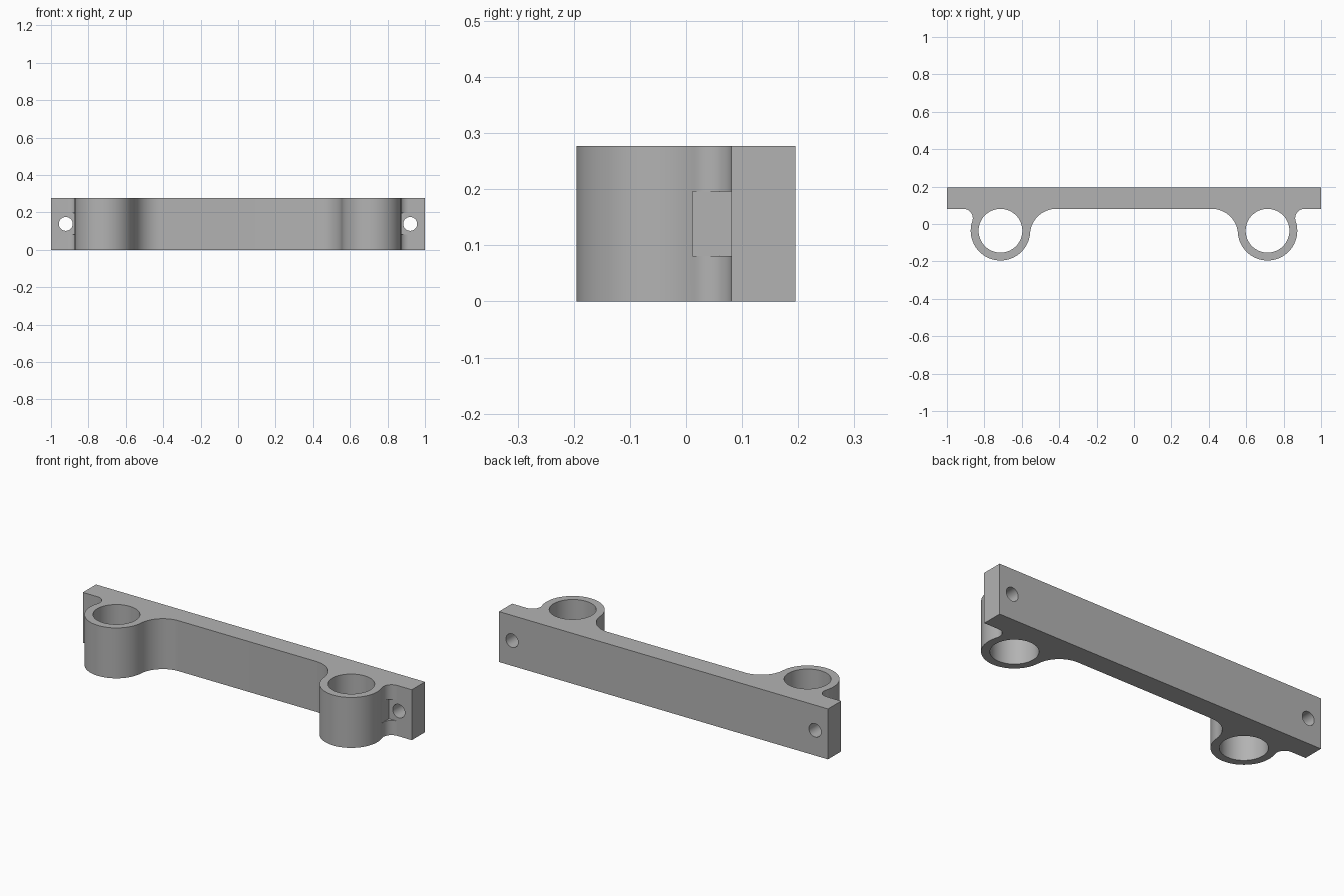
import bpy, bmesh
from math import atan2, cos, sin, sqrt, pi

if "Cube" in bpy.data.objects:
    bpy.data.objects.remove(bpy.data.objects["Cube"])

HEIGHT, BAR_FRONT, BAR_BACK = 0.277, 0.081, 0.195
RING_X, RING_Y, RING_R, BORE_R = 0.714, -0.036, 0.159, 0.117
HOLE_X, HOLE_R = 0.921, 0.037

grey = bpy.data.materials.new("plain grey")
grey.use_nodes = True
colour = (0.45, 0.45, 0.45, 1)
grey.diffuse_color = colour
grey.node_tree.nodes["Principled BSDF"].inputs["Base Color"].default_value = colour


def arc(cx, cy, r, a, b, n):
    return [(cx + r * cos(a + (b - a) * i / n), cy + r * sin(a + (b - a) * i / n))
            for i in range(n + 1)]


def fillet_centre(r, side):
    """Centre of a fillet touching both the bar front and the ring."""
    y = BAR_FRONT - r
    return RING_X + side * sqrt((RING_R + r) ** 2 - (y - RING_Y) ** 2), y


def prism(name, points, height):
    bm = bmesh.new()
    face = bm.faces.new([bm.verts.new((x, y, 0)) for x, y in points])
    up = bmesh.ops.extrude_face_region(bm, geom=[face])["geom"]
    bmesh.ops.translate(bm, vec=(0, 0, height),
                        verts=[v for v in up if isinstance(v, bmesh.types.BMVert)])
    bmesh.ops.recalc_face_normals(bm, faces=bm.faces)
    mesh = bpy.data.meshes.new(name)
    bm.to_mesh(mesh)
    bm.free()
    obj = bpy.data.objects.new(name, mesh)
    bpy.context.collection.objects.link(obj)
    mesh.materials.append(grey)
    return obj


def cut(target, cutter):
    cutter.hide_render = True
    mod = target.modifiers.new("cut", "BOOLEAN")
    mod.operation, mod.solver, mod.object = "DIFFERENCE", "EXACT", cutter
    bpy.context.view_layer.objects.active = target
    bpy.ops.object.modifier_apply(modifier=mod.name)
    bpy.data.objects.remove(cutter)


def cylinder(r, depth, location, rotation=(0, 0, 0)):
    bpy.ops.mesh.primitive_cylinder_add(vertices=64, radius=r, depth=depth,
                                        location=location, rotation=rotation)
    obj = bpy.context.object
    obj.data.materials.append(grey)
    return obj


# Bar outline with both rings blended in by fillets
outer_r, inner_r = 0.05, 0.14
ox, oy = fillet_centre(outer_r, 1)
ix, iy = fillet_centre(inner_r, -1)
outer_a = atan2(oy - RING_Y, ox - RING_X)
inner_a = atan2(RING_Y - iy, RING_X - ix)
half = [(1, BAR_BACK), (1, BAR_FRONT)]
half += arc(ox, oy, outer_r, pi / 2, pi + outer_a, 16)
half += arc(RING_X, RING_Y, RING_R, outer_a, inner_a - pi, 48)[1:]
half += arc(ix, iy, inner_r, inner_a, pi / 2, 24)[1:]
bracket = prism("bracket_body", half + [(-x, y) for x, y in reversed(half)], HEIGHT)

# Ring bores, screw holes and screw head pockets on both ends
for s in (-1, 1):
    cut(bracket, cylinder(BORE_R, 1, (s * RING_X, RING_Y, HEIGHT / 2)))
    cut(bracket, cylinder(HOLE_R, 0.4, (s * HOLE_X, 0.14, HEIGHT / 2), (pi / 2, 0, 0)))
    x0, x1, y0 = s * 0.861, s * 0.96, 0.012
    pocket = prism("pocket_cutter", [(x0, y0), (x1, y0), (x1, BAR_FRONT), (x0, BAR_FRONT)], 0.115)
    pocket.location.z = 0.081
    bpy.context.view_layer.update()
    cut(bracket, pocket)

# Smooth curves, crisp edges
bpy.ops.object.select_all(action="DESELECT")
bracket.select_set(True)
bpy.context.view_layer.objects.active = bracket
bpy.ops.object.shade_smooth_by_angle(angle=pi / 6)
